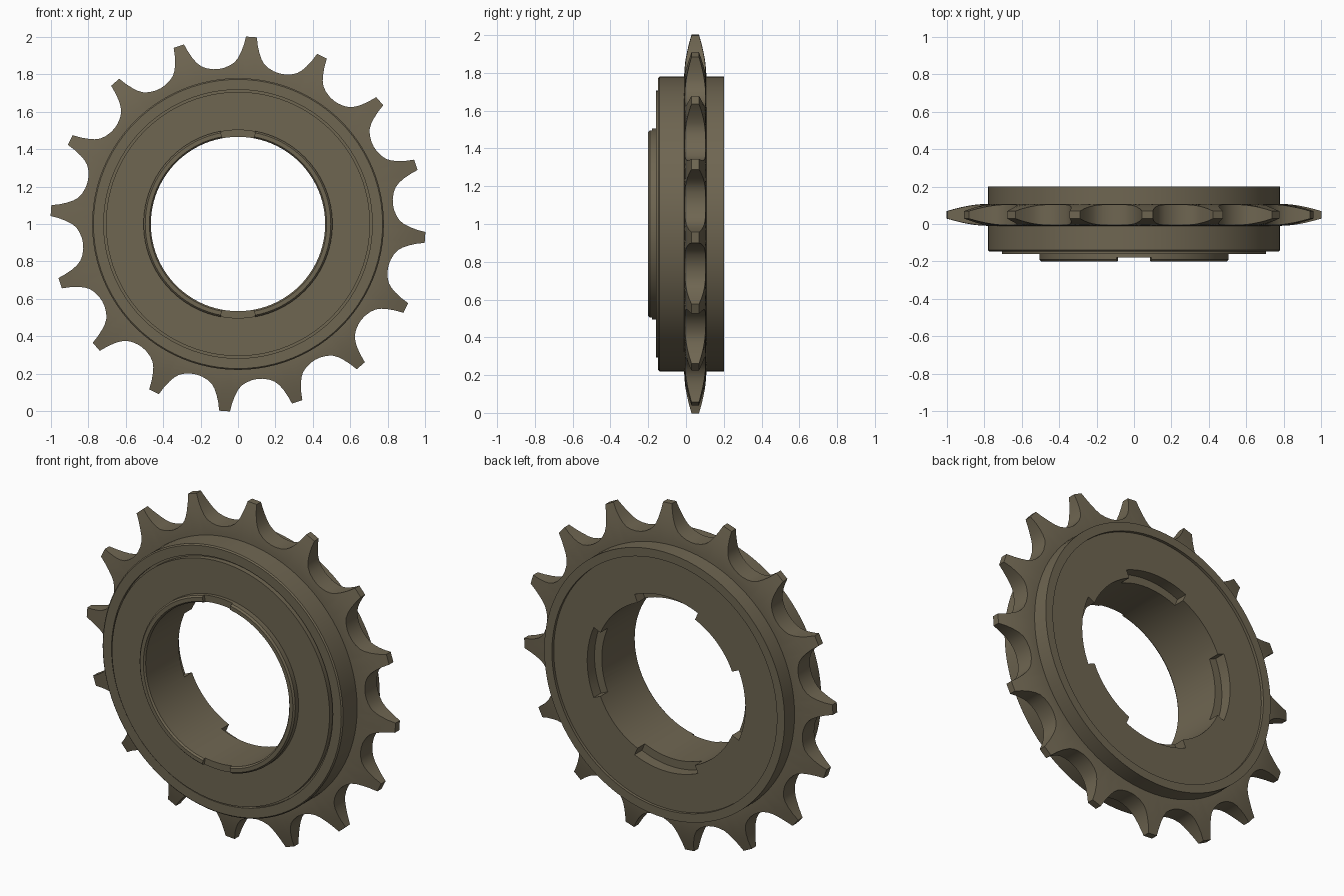
import bpy, bmesh, math
from math import cos, sin, pi, radians

if "Cube" in bpy.data.objects:
    bpy.data.objects.remove(bpy.data.objects["Cube"])

metal = bpy.data.materials.new("olive brown metal")
metal.diffuse_color = (0.158, 0.132, 0.083, 1)
metal.use_nodes = True
metal.node_tree.nodes["Principled BSDF"].inputs["Base Color"].default_value = metal.diffuse_color


def polar(r, a, y):
    return (r * cos(a), y, 1 + r * sin(a))


def make(name, bm):
    bmesh.ops.recalc_face_normals(bm, faces=bm.faces)
    me = bpy.data.meshes.new(name)
    bm.to_mesh(me)
    bm.free()
    ob = bpy.data.objects.new(name, me)
    bpy.context.collection.objects.link(ob)
    me.materials.append(metal)
    return ob


def smooth(ob, angle=30):
    bpy.ops.object.select_all(action='DESELECT')
    ob.select_set(True)
    bpy.context.view_layer.objects.active = ob
    bpy.ops.object.shade_smooth_by_angle(angle=radians(angle))


def sweep(name, profile, a0=0.0, a1=2 * pi, n=96):
    """Turn a closed (radius, y) profile about the y axis; capped if partial."""
    full = abs(a1 - a0 - 2 * pi) < 1e-6
    bm = bmesh.new()
    rings = [[bm.verts.new(polar(r, a0 + (a1 - a0) * i / n, y)) for r, y in profile]
             for i in range(n if full else n + 1)]
    k = len(profile)
    for i in range(n):
        A, B = rings[i], rings[(i + 1) % len(rings)]
        for j in range(k):
            bm.faces.new((A[j], A[(j + 1) % k], B[(j + 1) % k], B[j]))
    if not full:
        bm.faces.new(rings[0])
        bm.faces.new(rings[-1])
    return make(name, bm)


def box_profile(r0, r1, y0, y1):
    return [(r0, y0), (r1, y0), (r1, y1), (r0, y1)]


# Hub body: front collar, core face, thin groove, outer drum, recessed back
body = sweep("hub_body", [
    (.466, -.19), (.474, -.2), (.496, -.2), (.505, -.19), (.505, -.16),
    (.706, -.16), (.706, -.13), (.718, -.13), (.718, -.147), (.773, -.147),
    (.78, -.14), (.78, .2), (.73, .2), (.73, .183), (.466, .183)])

# Four tool slots at the back of the bore, two shallow notches in the front collar
cutters = []
for i in range(4):
    a = i * pi / 2
    cutters.append(sweep("slot_cutter", box_profile(.44, .513, .115, .25),
                         a - radians(23.6), a + radians(23.6), 16))
for a in (pi / 2, -pi / 2):
    cutters.append(sweep("notch_cutter", box_profile(.43, .54, -.25, -.18),
                         a - .185, a + .185, 6))
for c in cutters:
    c.hide_render = True
    m = body.modifiers.new("cut", 'BOOLEAN')
    m.operation = 'DIFFERENCE'
    m.solver = 'EXACT'
    m.object = c
cut = bpy.data.meshes.new_from_object(
    body.evaluated_get(bpy.context.evaluated_depsgraph_get()))
body.modifiers.clear()
body.data = cut
for c in cutters:
    bpy.data.objects.remove(c)
smooth(body)

# Toothed ring: half tooth outline as (radius, half width), mirrored and repeated
TEETH, FIRST, MID_Y = 16, radians(85.9), .049
half = [(1.003, .029), (.96, .037), (.92, .049), (.89, .062), (.866, .079),
        (.849, .104), (.838, .135)]
# Half thickness by radius, thinning towards the tips
taper = [(.76, .059), (.81, .058), (.86, .053), (.91, .044), (.96, .032), (1.01, .018)]


def thick(r):
    for (r0, h0), (r1, h1) in zip(taper, taper[1:]):
        if r <= r1:
            return h0 + (h1 - h0) * (r - r0) / (r1 - r0)
    return taper[-1][1]


outline = []
for t in range(TEETH):
    c = FIRST + t * 2 * pi / TEETH
    outline += [(r, c - w / r) for r, w in reversed(half)]
    outline += [(r, c + w / r) for r, w in half]
    outline.append((.835, c + pi / TEETH))

bm = bmesh.new()
LEVELS = 5
cols = []
for r_out, a in outline:
    col = []
    for side in (-1, 1):
        rs = [.76 + (r_out - .76) * i / LEVELS for i in range(LEVELS + 1)]
        vs = [bm.verts.new(polar(r, a, MID_Y + side * thick(r))) for r in rs]
        col += vs if side < 0 else vs[::-1]
    cols.append(col)
k = len(cols[0])
for i, A in enumerate(cols):
    B = cols[(i + 1) % len(cols)]
    for j in range(k):
        bm.faces.new((A[j], A[(j + 1) % k], B[(j + 1) % k], B[j]))
smooth(make("toothed_ring", bm))
